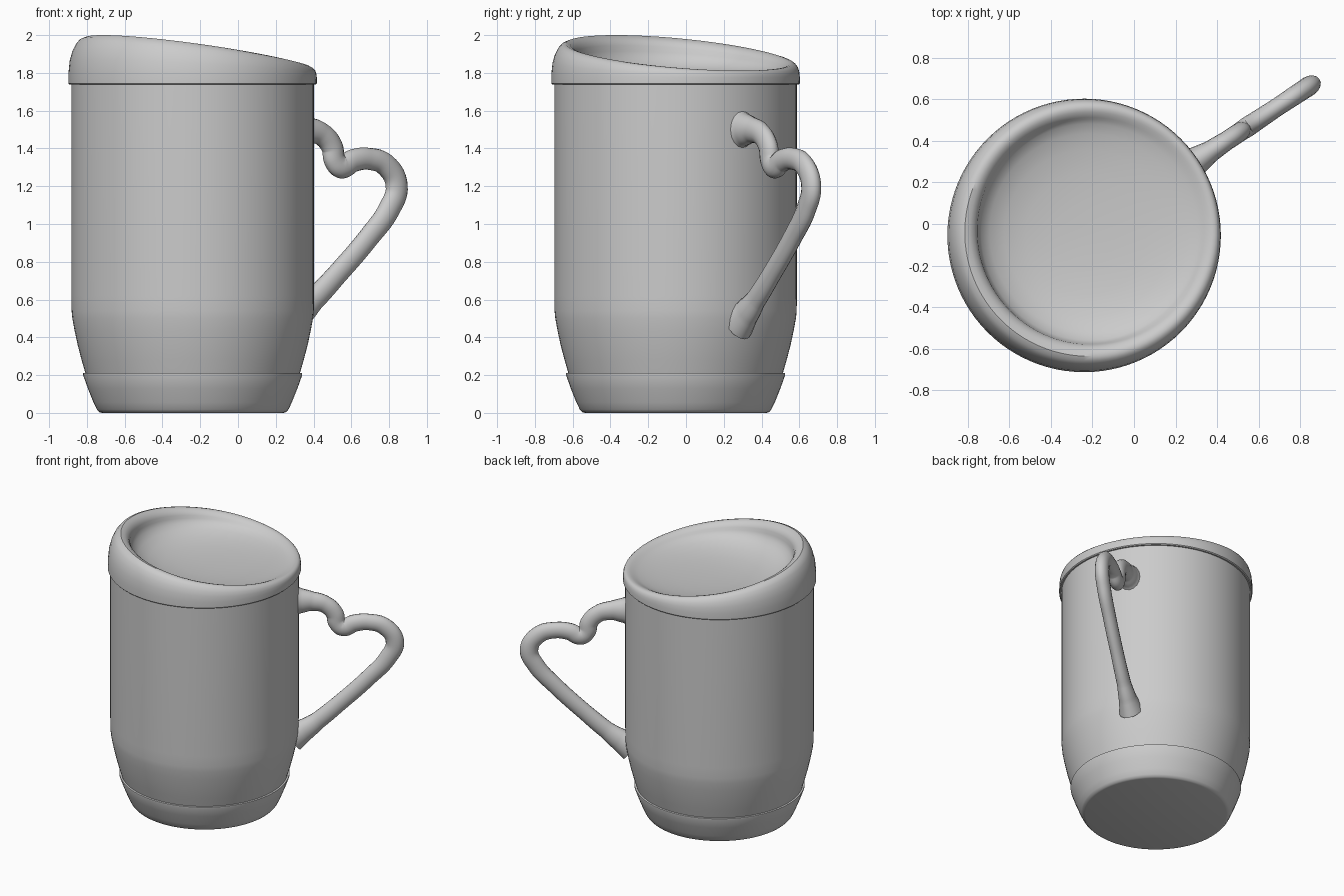
import bpy, bmesh, math

if "Cube" in bpy.data.objects:
    bpy.data.objects.remove(bpy.data.objects["Cube"])

CX, CY = -0.24, -0.055          # axis of the cup
ANGLE = math.radians(33.6)      # direction of the handle and of the low side of the lid
SEG = 96


def finish(obj, angle=35):
    obj.location = (CX, CY, 0)
    obj.rotation_euler = (0, 0, ANGLE)
    bpy.ops.object.select_all(action='DESELECT')
    obj.select_set(True)
    bpy.context.view_layer.objects.active = obj
    bpy.ops.object.shade_smooth_by_angle(angle=math.radians(angle))


def loft(name, rings, cap_start=True, cap_end=True):
    """Rings are (r, z), or (r_low, z_low, r_high, z_high) for slanted ones."""
    bm = bmesh.new()
    loops = []
    for ring in rings:
        rl, zl, rh, zh = ring if len(ring) == 4 else ring * 2
        loop = []
        for i in range(SEG):
            a = 2 * math.pi * i / SEG
            t = (1 - math.cos(a)) / 2
            r, z = rl + (rh - rl) * t, zl + (zh - zl) * t
            loop.append(bm.verts.new((r * math.cos(a), r * math.sin(a), z)))
        loops.append(loop)
    for a, b in zip(loops, loops[1:]):
        for i in range(SEG):
            j = (i + 1) % SEG
            bm.faces.new((a[i], a[j], b[j], b[i]))
    if cap_start:
        bm.faces.new(loops[0][::-1])
    if cap_end:
        bm.faces.new(loops[-1])
    bmesh.ops.recalc_face_normals(bm, faces=bm.faces)
    mesh = bpy.data.meshes.new(name)
    bm.to_mesh(mesh)
    bm.free()
    obj = bpy.data.objects.new(name, mesh)
    bpy.context.collection.objects.link(obj)
    finish(obj)
    return obj


# Base cap around the foot
loft("base", [(0.48, 0.0), (0.495, 0.004), (0.507, 0.018), (0.525, 0.055),
              (0.555, 0.13), (0.580, 0.20), (0.580, 0.21), (0.562, 0.213)])

# Cup body
loft("body", [(0.565, 0.20), (0.588, 0.28), (0.609, 0.36), (0.626, 0.44),
              (0.637, 0.50), (0.641, 0.54), (0.642, 0.62), (0.642, 1.745)])

# Slanted lid: outer wall, rounded rim, then the dished top
loft("lid", [(0.63, 1.738), (0.652, 1.738), (0.658, 1.744), (0.658, 1.752),
             (0.657, 1.775, 0.658, 1.80),
             (0.655, 1.790, 0.651, 1.87),
             (0.650, 1.802, 0.636, 1.925),
             (0.642, 1.809, 0.616, 1.965),
             (0.632, 1.812, 0.595, 1.99),
             (0.620, 1.812, 0.570, 2.0),
             (0.608, 1.809, 0.543, 1.992),
             (0.596, 1.805, 0.520, 1.972),
             (0.584, 1.801, 0.507, 1.945),
             (0.572, 1.797, 0.505, 1.915),
             (0.550, 1.791, 0.490, 1.875),
             (0.500, 1.782, 0.450, 1.835),
             (0.420, 1.772, 0.380, 1.798),
             (0.300, 1.764, 0.280, 1.772),
             (0.150, 1.758), (0.02, 1.756)])

# Heart-shaped handle: (distance from axis, height, thickness)
path = [(0.60, 1.50, 1.9), (0.66, 1.50, 1.45), (0.735, 1.497, 1.12), (0.82, 1.475, 1.0),
        (0.885, 1.41, 1.0), (0.905, 1.335, 1.0), (0.945, 1.305, 1.05),
        (1.02, 1.335, 1.0), (1.12, 1.345, 0.95), (1.23, 1.31, 1.0),
        (1.297, 1.20, 1.03), (1.25, 1.08, 1.0), (1.12, 0.93, 0.95),
        (0.92, 0.735, 0.95), (0.77, 0.60, 1.02), (0.68, 0.53, 1.3), (0.60, 0.48, 1.75)]
curve = bpy.data.curves.new("handle_path", 'CURVE')
curve.dimensions = '3D'
curve.twist_mode = 'Z_UP'
curve.bevel_depth = 0.061
curve.bevel_resolution = 6
curve.resolution_u = 8
spline = curve.splines.new('BEZIER')
spline.bezier_points.add(len(path) - 1)
for p, (r, z, k) in zip(spline.bezier_points, path):
    p.co = (r, z, 0)            # drawn flat, stood upright below
    p.radius = k
    p.handle_left_type = p.handle_right_type = 'AUTO'
helper = bpy.data.objects.new("handle_path", curve)
bpy.context.collection.objects.link(helper)
bpy.context.view_layer.update()
mesh = bpy.data.meshes.new_from_object(helper.evaluated_get(bpy.context.evaluated_depsgraph_get()))
bpy.data.objects.remove(helper)
for v in mesh.vertices:         # stand upright and narrow the tube sideways
    x, y, z = v.co
    v.co = (x, -z * 0.76, y)
handle = bpy.data.objects.new("handle", mesh)
bpy.context.collection.objects.link(handle)
finish(handle, 60)
